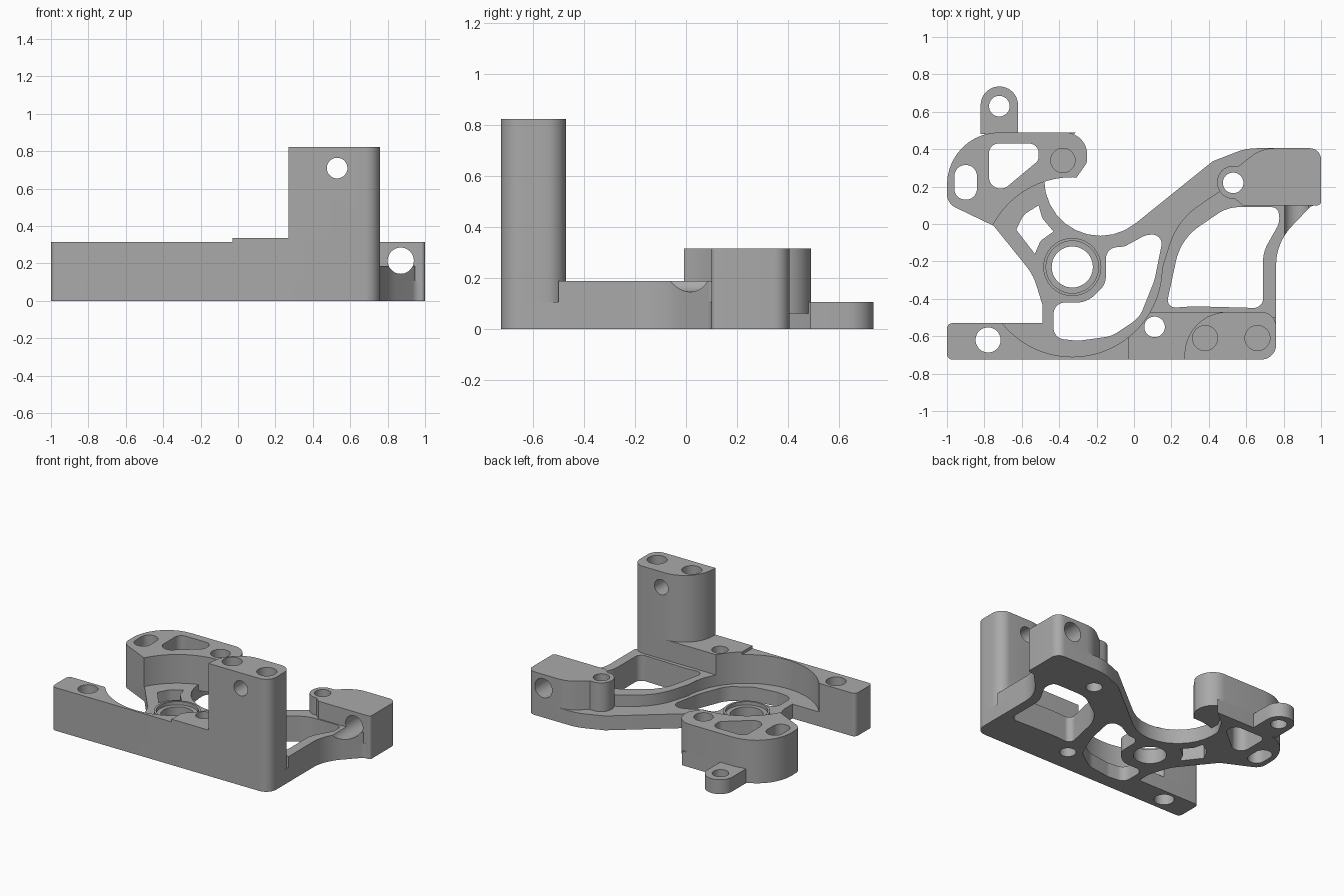
import bpy, bmesh, math
from mathutils import Vector

default_cube = bpy.data.objects.get("Cube")
if default_cube:
    bpy.data.objects.remove(default_cube, do_unlink=True)

grey = bpy.data.materials.new("machined grey")
grey.use_nodes = True
grey.diffuse_color = (.4, .4, .4, 1)
grey.node_tree.nodes["Principled BSDF"].inputs["Base Color"].default_value = grey.diffuse_color


def rounded(points, steps=10):
    """Polygon outline whose corners are (x, y) or (x, y, fillet radius)."""
    outline = []
    for i, point in enumerate(points):
        corner = Vector(point[:2])
        radius = point[2] if len(point) > 2 else 0
        to_prev = (Vector(points[i - 1][:2]) - corner).normalized()
        to_next = (Vector(points[(i + 1) % len(points)][:2]) - corner).normalized()
        half = to_prev.angle(to_next) / 2
        if not radius or half > math.pi / 2 - .01:
            outline.append(corner)
            continue
        bisector = (to_prev + to_next).normalized()
        centre = corner + bisector * radius / math.sin(half)
        start = corner + to_prev * radius / math.tan(half) - centre
        end = corner + to_next * radius / math.tan(half) - centre
        sweep = math.atan2(start.x * end.y - start.y * end.x, start.dot(end))
        for k in range(steps + 1):
            turn = sweep * k / steps
            c, s = math.cos(turn), math.sin(turn)
            outline.append(centre + Vector((c * start.x - s * start.y, s * start.x + c * start.y)))
    return outline


def circle(x, y, radius, sides=48):
    turns = [math.tau * k / sides for k in range(sides)]
    return [Vector((x + radius * math.cos(t), y + radius * math.sin(t))) for t in turns]


def prism(name, outline, bottom, top):
    """Extrude a flat outline between two heights."""
    bm = bmesh.new()
    face = bm.faces.new([bm.verts.new((p.x, p.y, bottom)) for p in outline])
    grown = bmesh.ops.extrude_face_region(bm, geom=[face])["geom"]
    for v in grown:
        if isinstance(v, bmesh.types.BMVert):
            v.co.z = top
    bmesh.ops.recalc_face_normals(bm, faces=bm.faces)
    mesh = bpy.data.meshes.new(name)
    bm.to_mesh(mesh)
    bm.free()
    mesh.materials.append(grey)
    obj = bpy.data.objects.new(name, mesh)
    bpy.context.collection.objects.link(obj)
    return obj


def cutter(outline, bottom=-.2, top=1.2):
    obj = prism("cutter", outline, bottom, top)
    obj.hide_render = True
    cutters.append(obj)
    return obj


def cross_hole(x, z, radius):
    """Round cutter running front to back."""
    obj = cutter(circle(x, z, radius), -1, 1)
    obj.rotation_euler.x = math.pi / 2
    return obj


def part(name, outline, bottom, top, cuts=()):
    obj = prism(name, outline, bottom, top)
    bpy.context.view_layer.objects.active = obj
    for tool in cuts:
        mod = obj.modifiers.new("cut", 'BOOLEAN')
        mod.operation, mod.solver, mod.object = 'DIFFERENCE', 'EXACT', tool
        bpy.ops.object.modifier_apply(modifier=mod.name)
    bpy.ops.object.select_all(action='DESELECT')
    obj.select_set(True)
    bpy.ops.object.shade_smooth_by_angle(angle=math.radians(30))
    return obj


cutters = []
FLOOR, FRAME, RAIL, PAD, TOWER = .105, .187, .315, .335, .823
HUB = (-.33, -.23)

# Openings
pocket = cutter(circle(*HUB, .48, 96))
hub_bore = cutter(circle(*HUB, .11))
crescent = cutter(rounded([
    (-.43, -.61, .06), (-.43, -.42, .06), (-.25, -.42, .14), (-.15, -.32, .1), (-.15, -.13, .06),
    (-.05, -.12, .06), (.06, -.06, .1), (.16, -.05, .05), (.11, -.3, .3), (.03, -.5, .15),
    (-.12, -.6, .15), (-.3, -.625, .1)]))
window = cutter(rounded([
    (.17, -.45, .04), (.32, -.44), (.69, -.45, .05), (.69, -.15, .2), (.78, .01, .1),
    (.77, .09, .04), (.5, .09, .2), (.25, -.08, .3)]))
spoke_gap = cutter(rounded([
    (-.63, -.03), (-.53, -.16), (-.5, -.09, .05), (-.43, -.04), (-.49, .03, .05),
    (-.51, .1), (-.59, .05, .1)]))
triangle = cutter(rounded([
    (-.775, .43, .05), (-.775, .19, .06), (-.69, .19, .06), (-.51, .34, .04), (-.51, .43, .05)]))
slot = cutter(rounded([
    (-.96, .13, .058), (-.84, .13, .058), (-.84, .315, .058), (-.96, .315, .058)]))
rail_hole = cutter(circle(-.78, -.62, .067))
pad_hole = cutter(circle(.11, -.55, .055))
boss_hole = cutter(circle(.53, .22, .055))
tab_hole = cutter(circle(-.72, .63, .055))
clamp_hole = cutter(circle(-.38, .34, .065), .12)
tower_holes = [cutter(circle(x, -.61, .067), .45) for x in (.38, .66)]
tower_cross = cross_hole(.53, .71, .055)
block_cross = cross_hole(.87, .215, .07)

# Base plate
flare = [(.76, -.1, .3), (.95, .1, .05)]
part("base_plate", rounded([
    (-1, -.725, .03), (.76, -.725, .08), *flare, (1, .1, .02), (1, .405, .06), (.6, .405, .3),
    (.42, .335), (-.48, -.39, .3), (-.48, .29), (-.42, .4), (-.31, .49), (-1, .49, .28),
    (-1, .11, .08), (-.75, -.01), (-.54, -.27, .3), (-.49, -.43), (-.49, -.53), (-1, -.53, .03)]),
    0, FLOOR, [hub_bore, crescent, window, spoke_gap, triangle, slot, rail_hole, pad_hole, boss_hole])

# Bearing collar
collar_bore = cutter(circle(*HUB, .14))
part("bearing_collar", circle(*HUB, .155), FLOOR, FLOOR + .025, [collar_bore])

# Raised frame around the window
part("raised_frame", rounded([
    (0, -.5), (.76, -.5), *flare, (.97, .3), (.5, .3), (.48, .19), (.23, .02, .4), (.13, -.3)]),
    FLOOR, FRAME, [pocket, window, pad_hole, boss_hole, block_cross])

# Front rail, pad and tower
part("front_rail", rounded([
    (-1, -.725, .03), (-.03, -.725), (-.03, -.53), (-1, -.53, .03)]),
    FLOOR, RAIL, [pocket, rail_hole])
part("tower_pad", rounded([
    (-.03, -.725), (.76, -.725, .08), (.76, -.47, .08), (-.03, -.47)]),
    FLOOR, PAD, [pocket, pad_hole])
part("tower", rounded([
    (.27, -.725), (.76, -.725, .08), (.76, -.47, .08), (.27, -.47, .23)]),
    PAD, TOWER, [*tower_holes, tower_cross])

# Rear blocks and mounting tab
part("right_rear_block", rounded([
    (-.32, .23, .03), (-.25, .33, .06), (-.25, .49, .12), (-1, .49, .28), (-1, .11, .08),
    (-.75, -.01), (-.7, -.05), (-.45, .1)]),
    .06, RAIL, [pocket, triangle, slot, clamp_hole])
part("left_rear_block", rounded([
    (.445, .135, .084), (.54, .135), (.58, .1), (1, .1, .02), (1, .405, .06), (.68, .405, .2),
    (.56, .31), (.445, .31, .084)]),
    FLOOR, RAIL, [boss_hole, block_cross])
part("mounting_tab", rounded([
    (-.82, .48), (-.62, .48), (-.62, .735, .099), (-.82, .735, .099)]), 0, FLOOR, [tab_hole])

for tool in cutters:
    bpy.data.objects.remove(tool, do_unlink=True)
